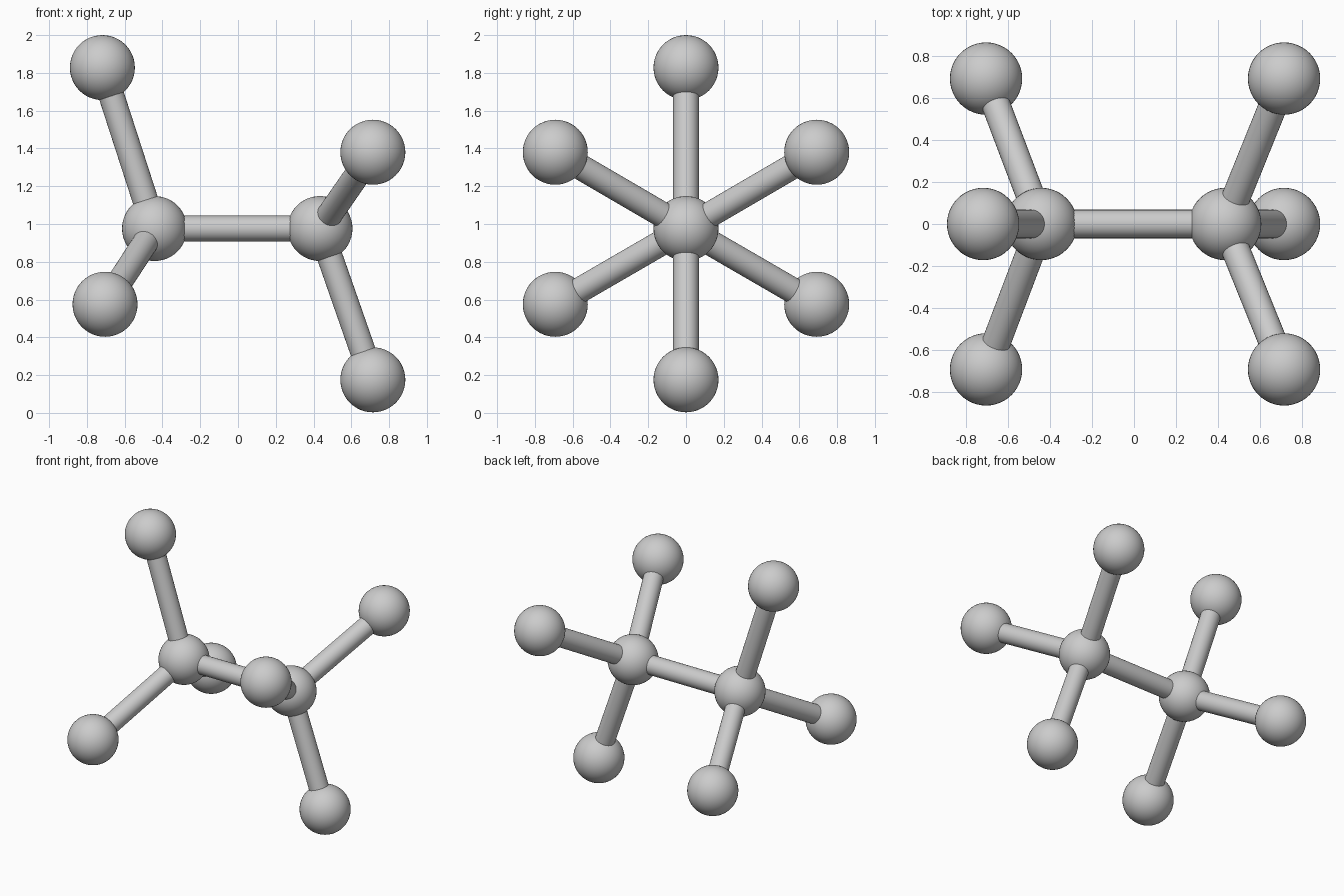
import bpy
from mathutils import Vector

if "Cube" in bpy.data.objects:
    bpy.data.objects.remove(bpy.data.objects["Cube"])

BALL_R = 0.172
STICK_R = 0.068


def smooth():
    bpy.ops.object.shade_smooth_by_angle()


def ball(name, pos):
    bpy.ops.mesh.primitive_uv_sphere_add(segments=48, ring_count=24, radius=BALL_R, location=pos)
    bpy.context.object.name = name
    smooth()


def stick(name, a, b):
    a, b = Vector(a), Vector(b)
    d = b - a
    bpy.ops.mesh.primitive_cylinder_add(vertices=32, radius=STICK_R, depth=d.length,
                                        location=(a + b) / 2)
    ob = bpy.context.object
    ob.name = name
    ob.rotation_euler = d.to_track_quat('Z', 'Y').to_euler()
    smooth()


# two centre balls, each with three outer balls in a staggered arrangement
groups = {
    "left": ((-0.442, 0, 0.976),
             [(-0.718, 0, 1.828), (-0.704, 0.692, 0.575), (-0.704, -0.692, 0.575)]),
    "right": ((0.434, 0, 0.976),
              [(0.714, 0, 0.175), (0.714, 0.692, 1.38), (0.714, -0.692, 1.38)]),
}

for side, (centre, outers) in groups.items():
    ball(f"{side}_centre_ball", centre)
    for i, p in enumerate(outers, 1):
        ball(f"{side}_outer_ball_{i}", p)
        stick(f"{side}_stick_{i}", centre, p)

# link between the two centres
stick("middle_stick", groups["left"][0], groups["right"][0])
